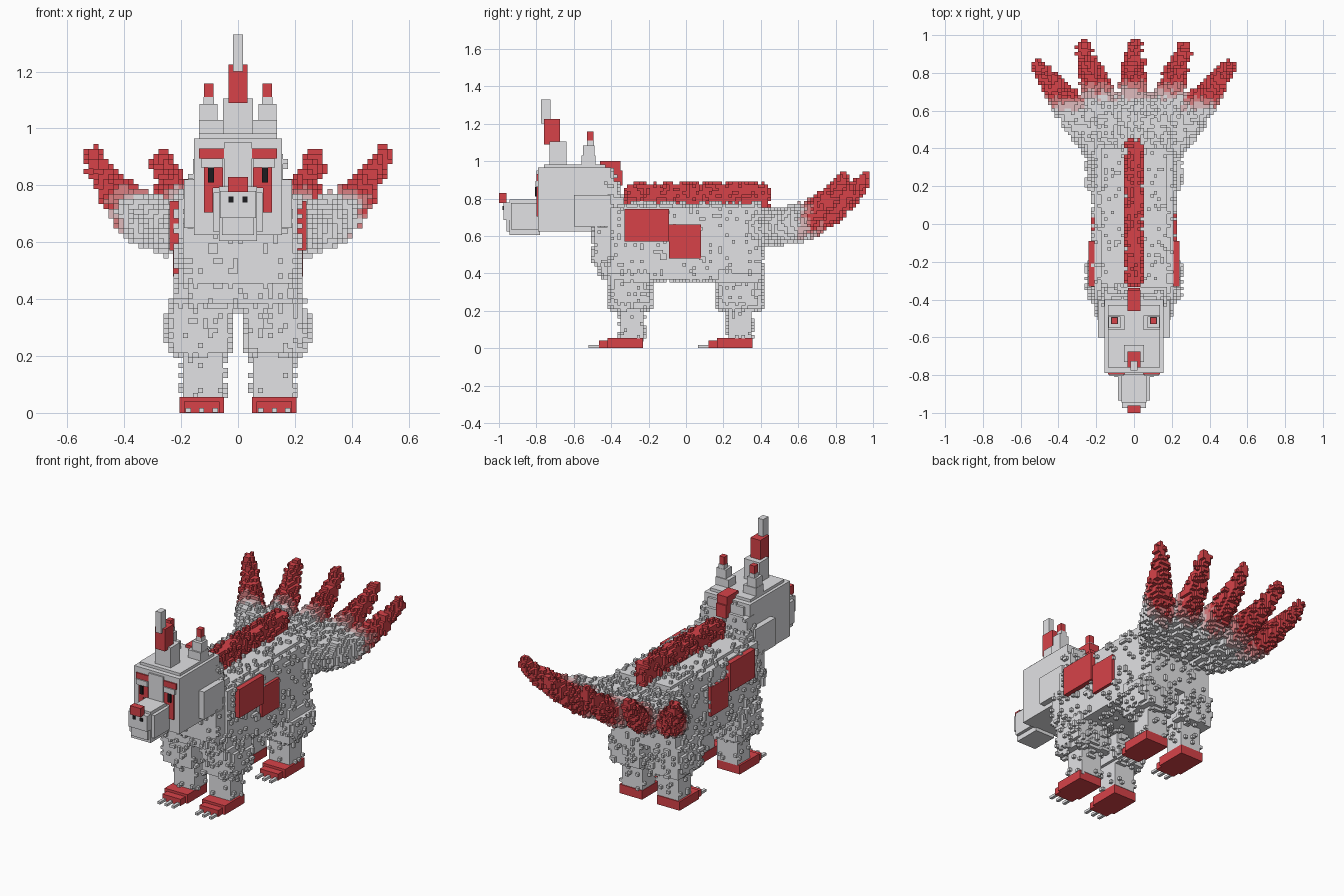
import bpy
import random
from mathutils import Vector

random.seed(4)
if "Cube" in bpy.data.objects:
    bpy.data.objects.remove(bpy.data.objects["Cube"])

S = 0.0175  # edge of one small fur cube


def material(name, r, g, b):
    m = bpy.data.materials.new(name)
    m.use_nodes = True
    m.diffuse_color = (r, g, b, 1)
    bsdf = next(n for n in m.node_tree.nodes if n.type == 'BSDF_PRINCIPLED')
    bsdf.inputs["Base Color"].default_value = (r, g, b, 1)
    bsdf.inputs["Roughness"].default_value = 0.9
    return m


GREY = material("grey", 0.76, 0.76, 0.78)
PALE = material("pale_pink", 0.74, 0.5, 0.51)
PINK = material("pink", 0.71, 0.22, 0.23)
RED = material("red", 0.68, 0.055, 0.066)
BLACK = material("black", 0.012, 0.012, 0.014)
FUR = [GREY, PALE, PINK, RED]


def make(name, verts, faces, mats, indices=None):
    mesh = bpy.data.meshes.new(name)
    mesh.from_pydata(verts, [], faces)
    for m in mats:
        mesh.materials.append(m)
    if indices:
        mesh.polygons.foreach_set("material_index", indices)
    mesh.update()
    obj = bpy.data.objects.new(name, mesh)
    bpy.context.collection.objects.link(obj)
    return obj


def cell_quad(axis, side):
    """Corner offsets of one cube face, wound outward."""
    u, v = (axis + 1) % 3, (axis + 2) % 3
    quad = []
    for a, b in ((0, 0), (1, 0), (1, 1), (0, 1)):
        c = [0, 0, 0]
        c[axis], c[u], c[v] = side, a, b
        quad.append(tuple(c))
    return quad if side else quad[::-1]


SIDES = [(a, s, cell_quad(a, s)) for a in range(3) for s in (0, 1)]


def boxes(name, mat, parts, mirror=False):
    """Plain boxes given as (x0, x1, y0, y1, z0, z1), optionally on both sides."""
    if mirror:
        parts = parts + [(-p[1], -p[0], *p[2:]) for p in parts]
    verts, faces = [], []
    for p in parts:
        for _, _, quad in SIDES:
            n = len(verts)
            verts += [(p[c[0]], p[2 + c[1]], p[4 + c[2]]) for c in quad]
            faces.append((n, n + 1, n + 2, n + 3))
    return make(name, verts, faces, [mat])


def fill(cells, part, colour):
    r = [round(v / S) for v in part]
    for i in range(r[0], r[1]):
        for j in range(r[2], r[3]):
            for k in range(r[4], r[5]):
                cells[i, j, k] = colour


def fur(name, cells, fuzz):
    """Skin a set of cells after scattering single cubes over the surface."""
    def neighbour(c, axis, side):
        n = list(c)
        n[axis] += 1 if side else -1
        return tuple(n)

    tufts = {}
    for c, colour in cells.items():
        for a, s, _ in SIDES:
            n = neighbour(c, a, s)
            if n not in cells and random.random() < fuzz:
                tufts[n] = colour
    cells = {**cells, **tufts}
    ids, faces, cols = {}, [], []
    for c, colour in cells.items():
        for a, s, quad in SIDES:
            if neighbour(c, a, s) not in cells:
                corners = [tuple(c[t] + q[t] for t in range(3)) for q in quad]
                faces.append([ids.setdefault(p, len(ids)) for p in corners])
                cols.append(colour)
    return make(name, [Vector(p) * S for p in ids], faces, FUR, cols)


def furry_boxes(name, parts, fuzz, colour=0):
    cells = {}
    for p in parts:
        fill(cells, p, colour)
    return fur(name, cells, fuzz)


# Trunk, chest and stepped neck
furry_boxes("body", [(-.21, .21, -.40, .41, .36, .75),
                     (-.17, .17, -.38, .40, .75, .77)], 0.12)
furry_boxes("chest", [(-.19, .19, -.49, -.38, .45, .64),
                      (-.17, .17, -.45, -.38, .38, .46)], 0.13)
furry_boxes("neck", [(-.175, .175, -.43, -.33, .60, .80),
                     (-.16, .16, -.43, -.37, .80, .89),
                     (-.12, .12, -.46, -.385, .87, .95)], 0.08)

# Legs, feet and claws
for end, y in (("front", -.295), ("rear", .29)):
    for side, sx in (("left", 1), ("right", -1)):
        def both(x0, x1):
            return (x0, x1) if sx > 0 else (-x1, -x0)
        tag = end + "_" + side
        furry_boxes(tag + "_thigh", [(*both(.035, .235), y - .11, y + .105, .21, .40),
                                     (*both(.035, .245), y - .09, y + .09, .25, .35)], 0.2)
        furry_boxes(tag + "_shin", [(*both(.06, .185), y - .06, y + .06, .05, .22)], 0.07)
        boxes(tag + "_foot", RED, [(*both(.05, .205), y - .125, y + .065, 0, .055),
                                   (*both(.065, .19), y - .17, y - .125, 0, .04)])
        boxes(tag + "_claws", GREY, [(*both(x - .009, x + .009), y - .225, y - .165, .002, .017)
                                     for x in (.08, .128, .175)])

# Side patches
boxes("side_patches", RED, [(.2, .24, -.33, -.09, .57, .745),
                            (.2, .228, -.09, .08, .48, .66)], True)

# Mane along the spine and crest behind the head
furry_boxes("mane", [(-.035, .035, -.31, .43, .76, .88)], 0.25, 3)
boxes("crest", RED, [(-.035, .035, -.46, -.35, .94, 1.0),
                     (-.033, .033, -.385, -.34, .87, .95)])

# Head
boxes("head", GREY, [(-.155, .155, -.79, -.40, .625, .965),
                     (-.137, .137, -.76, -.43, .965, .982)])
boxes("cheeks", GREY, [(.15, .19, -.6, -.405, .65, .82)], True)
boxes("face_bridge", GREY, [(-.05, .05, -.799, -.789, .78, .95)])
boxes("snout", GREY, [(-.086, .086, -.935, -.78, .635, .775),
                      (-.066, .066, -.945, -.78, .605, .795),
                      (-.064, .064, -.975, -.93, .685, .78),
                      (-.056, .056, -.96, -.93, .625, .685)])
boxes("nose", RED, [(-.035, .035, -1.0, -.96, .776, .83)])
boxes("nostrils", BLACK, [(.016, .034, -.98, -.973, .74, .76)], True)
boxes("brow_stripes", RED, [(.05, .137, -.798, -.789, .895, .93)], True)
boxes("brows", GREY, [(.055, .13, -.805, -.789, .863, .895)], True)
boxes("cheek_stripes", RED, [(.088, .12, -.799, -.789, .705, .863),
                             (.053, .088, -.798, -.789, .79, .863)], True)
boxes("eyes", BLACK, [(.085, .106, -.807, -.798, .81, .862)], True)

# Ears and centre horn
boxes("ears", GREY, [(.05, .137, -.56, -.485, .965, 1.03),
                     (.072, .135, -.55, -.49, 1.03, 1.085),
                     (.085, .122, -.53, -.492, 1.085, 1.11)], True)
boxes("ear_tips", RED, [(.087, .12, -.53, -.495, 1.105, 1.158)], True)
boxes("horn_base", GREY, [(-.053, .053, -.73, -.64, .975, 1.105)])
boxes("horn_middle", RED, [(-.034, .034, -.76, -.675, 1.09, 1.225)])
boxes("horn_tip", GREY, [(-.018, .018, -.775, -.725, 1.2, 1.33)])

# Fan tail of five curved feathers fading from grey to red
tail = {}
STEPS = 48
for x0, x1, y1 in ((0, 0, .965), (.1, .27, .945), (-.1, -.27, .945),
                   (.17, .51, .84), (-.17, -.51, .84)):
    for step in range(STEPS + 1):
        t = step / STEPS
        centre = Vector((x0 + (x1 - x0) * t, .4 + (y1 - .4) * t, .645 + .255 * t ** 2.5))
        radius = .083 if t < .45 else .083 - .058 * (t - .45) / .55
        lo = [int((v - radius) // S) for v in centre]
        hi = [int((v + radius) // S) + 1 for v in centre]
        for i in range(lo[0], hi[0]):
            for j in range(lo[1], hi[1]):
                for k in range(lo[2], hi[2]):
                    cell = Vector((i + .5, j + .5, k + .5)) * S
                    if (cell - centre).length < radius and (i, j, k) not in tail:
                        along = (cell.y - .4) / (y1 - .4) + random.uniform(-.03, .03)
                        tail[i, j, k] = sum(along > limit for limit in (.48, .55, .63))
fur("tail", tail, 0.27)
